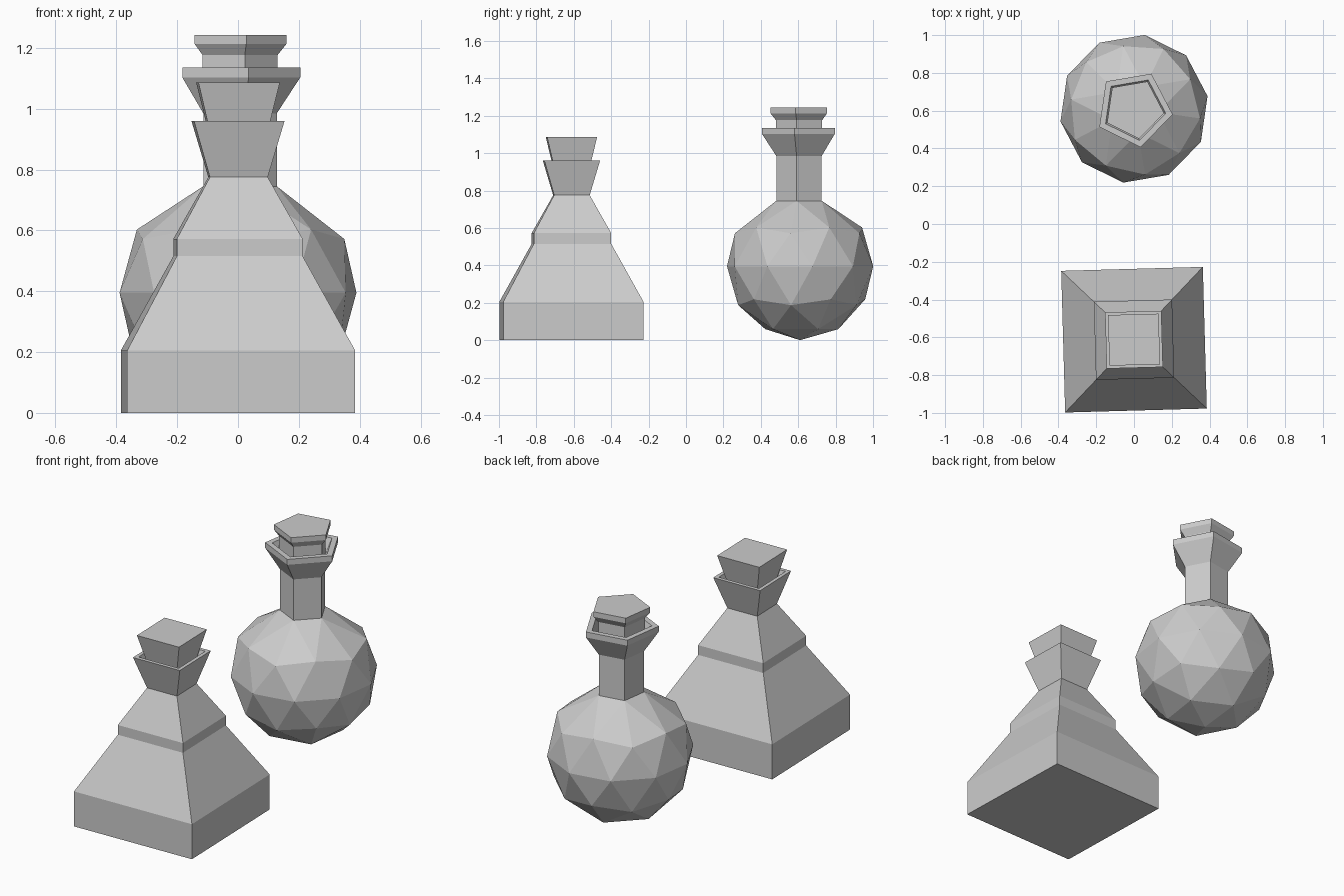
import bpy, bmesh
from math import radians, sin, cos, tau, sqrt, atan2

if "Cube" in bpy.data.objects:
    bpy.data.objects.remove(bpy.data.objects["Cube"])


def make_object(name, bm, centre, angle):
    bmesh.ops.recalc_face_normals(bm, faces=bm.faces)
    mesh = bpy.data.meshes.new(name)
    bm.to_mesh(mesh)
    bm.free()
    obj = bpy.data.objects.new(name, mesh)
    obj.location = (centre[0], centre[1], 0)
    obj.rotation_euler.z = radians(angle)
    bpy.context.collection.objects.link(obj)
    return obj


def stack_rings(bm, profile, sides, start=0.0, first=None):
    """Loft polygon rings (radius, z); returns the first and last ring."""
    rings = [first] if first else []
    for r, z in profile:
        rings.append([bm.verts.new((r * cos(start + tau * i / sides),
                                    r * sin(start + tau * i / sides), z))
                      for i in range(sides)])
    for a, b in zip(rings, rings[1:]):
        for i in range(sides):
            j = (i + 1) % sides
            bm.faces.new((a[i], a[j], b[j], b[i]))
    return rings[0], rings[-1]


def lathe(name, profile, sides, centre, angle, start=0.0):
    bm = bmesh.new()
    bottom, top = stack_rings(bm, profile, sides, start)
    bm.faces.new(bottom[::-1])
    bm.faces.new(top)
    return make_object(name, bm, centre, angle)


def square(profile):
    return [(h * sqrt(2), z) for h, z in profile]


# Square bottle with stepped pyramid body, flared mouth and hollow rim
SQ, SQ_TURN = (0.0, -0.6125), 1.6
lathe("square_bottle", square([
    (0.375, 0), (0.375, 0.205), (0.207, 0.515), (0.207, 0.572),
    (0.095, 0.775), (0.149, 0.96), (0.128, 0.96), (0.088, 0.83)]),
    4, SQ, SQ_TURN, tau / 8)
lathe("square_stopper", square([(0.082, 0.87), (0.134, 1.087)]),
      4, SQ, SQ_TURN, tau / 8)

# Round bottle: faceted sphere whose top ring is pulled into a pentagonal neck
RD, RD_TURN, R = (0.0, 0.61), -8.3, 0.395
bm = bmesh.new()
bmesh.ops.create_icosphere(bm, subdivisions=2, radius=R)
bmesh.ops.translate(bm, verts=bm.verts, vec=(0, 0, R))
pole = max(bm.verts, key=lambda v: v.co.z)
ring = [e.other_vert(pole) for e in pole.link_edges]
ring.sort(key=lambda v: round(atan2(v.co.y, v.co.x), 4) % tau)
bmesh.ops.delete(bm, geom=[pole], context='VERTS')
for i, v in enumerate(ring):
    v.co = (0.129 * cos(tau * i / 5), 0.129 * sin(tau * i / 5), 0.745)
_, mouth = stack_rings(bm, [(0.129, 0.985), (0.207, 1.103), (0.207, 1.135),
                            (0.17, 1.135), (0.135, 1.06)], 5, first=ring)
bm.faces.new(mouth)
make_object("round_bottle", bm, RD, RD_TURN)
lathe("round_stopper", [(0.132, 1.05), (0.132, 1.177), (0.161, 1.213), (0.161, 1.243)],
      5, RD, RD_TURN)
